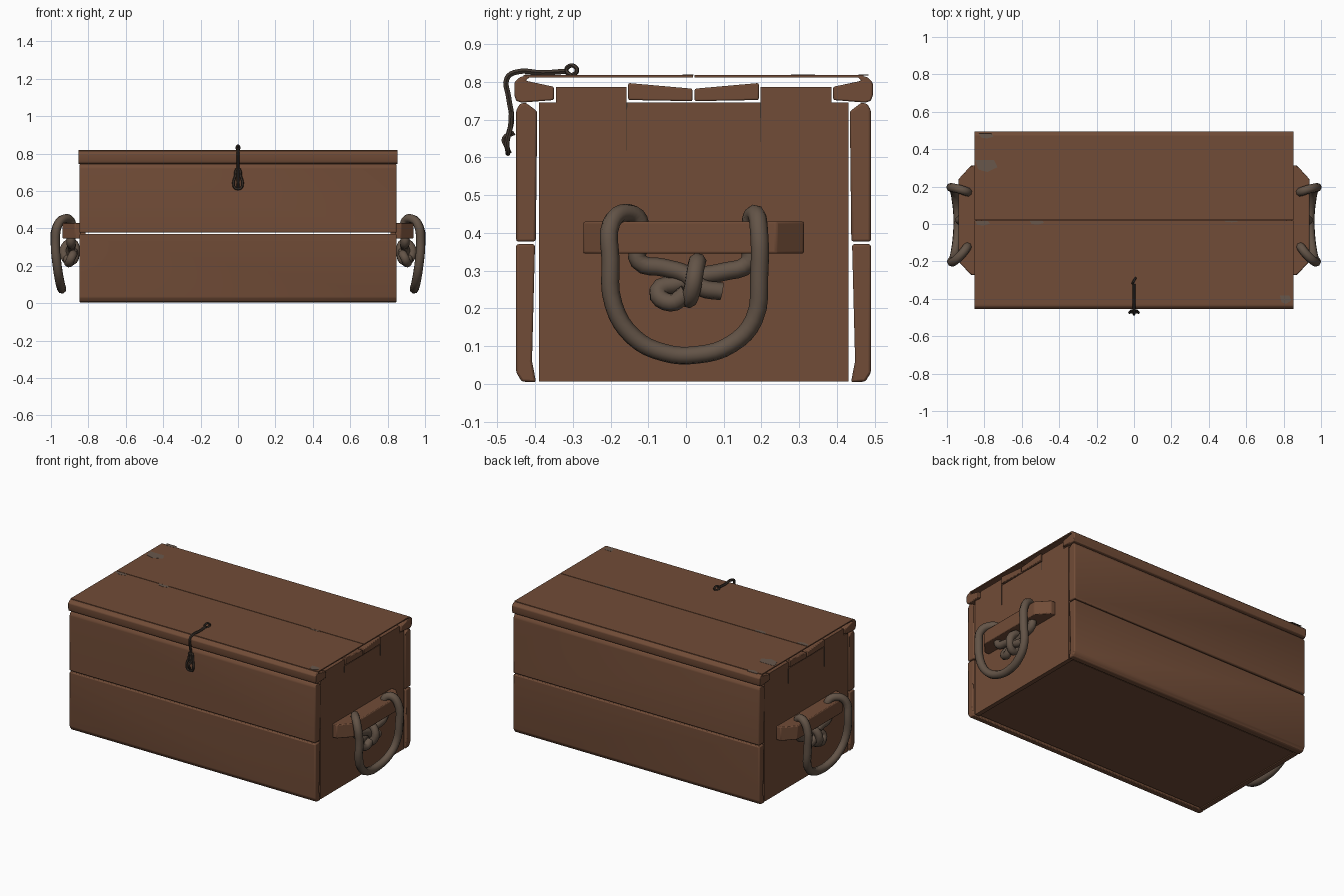
import bpy, bmesh, math
from mathutils import Vector

if "Cube" in bpy.data.objects:
    bpy.data.objects.remove(bpy.data.objects["Cube"])


def material(name, rgb):
    m = bpy.data.materials.new(name)
    m.diffuse_color = (*rgb, 1)
    m.use_nodes = True
    m.node_tree.nodes["Principled BSDF"].inputs["Base Color"].default_value = m.diffuse_color
    return m


WOOD = material("brown wood", (0.165, 0.072, 0.038))
ROPE = material("grey brown rope", (0.125, 0.088, 0.063))
METAL = material("dark metal", (0.05, 0.036, 0.027))
WORN = material("worn wood", (0.14, 0.097, 0.071))
MID = 0.02  # y of the chest's centre line


def finish(obj, angle=35):
    bpy.ops.object.select_all(action='DESELECT')
    obj.select_set(True)
    bpy.context.view_layer.objects.active = obj
    bpy.ops.object.shade_smooth_by_angle(angle=math.radians(angle))


def prism(name, pts, lo, hi, axis='x', mat=WOOD, bevel=0.0):
    """Extrude a profile (yz along x, or xy along z) between lo and hi."""
    place = (lambda p, h: (h, p[0], p[1])) if axis == 'x' else (lambda p, h: (p[0], p[1], h))
    bm = bmesh.new()
    a = [bm.verts.new(place(p, lo)) for p in pts]
    b = [bm.verts.new(place(p, hi)) for p in pts]
    bm.faces.new(a)
    bm.faces.new(b)
    for i in range(len(pts)):
        j = (i + 1) % len(pts)
        bm.faces.new((a[i], a[j], b[j], b[i]))
    bmesh.ops.recalc_face_normals(bm, faces=bm.faces)
    mesh = bpy.data.meshes.new(name)
    bm.to_mesh(mesh)
    bm.free()
    mesh.materials.append(mat)
    obj = bpy.data.objects.new(name, mesh)
    bpy.context.collection.objects.link(obj)
    if bevel:
        mod = obj.modifiers.new("soft edges", 'BEVEL')
        mod.width, mod.segments, mod.limit_method = bevel, 2, 'ANGLE'
    finish(obj)
    return obj


def rect(a0, a1, b0, b1):
    return [(a0, b0), (a1, b0), (a1, b1), (a0, b1)]


def flip(pts):
    return [(2 * MID - y, z) for y, z in pts]


def tube(name, pts, radius, mat, closed=False, res=2):
    """Round cord through points, turned into a mesh."""
    cu = bpy.data.curves.new(name, 'CURVE')
    cu.dimensions = '3D'
    cu.bevel_depth, cu.bevel_resolution = radius, res
    cu.resolution_u, cu.use_fill_caps = 4, True
    sp = cu.splines.new('BEZIER')
    sp.bezier_points.add(len(pts) - 1)
    for bp, p in zip(sp.bezier_points, pts):
        bp.co = Vector(p)
        bp.handle_left_type = bp.handle_right_type = 'AUTO'
    sp.use_cyclic_u = closed
    cu.materials.append(mat)
    obj = bpy.data.objects.new(name, cu)
    bpy.context.collection.objects.link(obj)
    bpy.ops.object.select_all(action='DESELECT')
    obj.select_set(True)
    bpy.context.view_layer.objects.active = obj
    bpy.ops.object.convert(target='MESH')
    finish(bpy.context.object, 50)


# Front and back walls, two planks each
lower = [(-0.45, 0.03), (-0.435, 0.006), (-0.397, 0.004), (-0.408, 0.06), (-0.4, 0.37), (-0.45, 0.37)]
upper = [(-0.45, 0.377), (-0.398, 0.377), (-0.394, 0.722), (-0.425, 0.745), (-0.44, 0.742), (-0.45, 0.725)]
for side, f in (("front", lambda p: p), ("back", flip)):
    prism(side + "_lower_plank", f(lower), -0.848, 0.848, bevel=0.006)
    prism(side + "_upper_plank", f(upper), -0.848, 0.848, bevel=0.006)

# Floor
prism("floor", rect(-0.388, 0.428, 0.012, 0.035), -0.84, 0.84)

# Lid boards, rounded long edges
lip = [(-0.455, 0.765), (-0.45, 0.75), (-0.435, 0.745), (-0.35, 0.752), (-0.35, 0.787),
       (-0.425, 0.803), (-0.41, 0.817), (-0.44, 0.813), (-0.455, 0.798)]
for side, f in (("front", lambda p: p), ("back", flip)):
    prism(side + "_lid_board", f(rect(-0.43, MID - 0.002, 0.811, 0.818)), -0.853, 0.853)
    prism(side + "_lid_edge", f(lip), -0.854, 0.854, bevel=0.004)

# Side walls with raised tenons, lid tabs, cracks, carry bars and rope handles
wall = [(-0.39, 0.006), (0.43, 0.006), (0.43, 0.745), (0.385, 0.745), (0.385, 0.787), (0.197, 0.787),
        (0.197, 0.745), (-0.157, 0.745), (-0.157, 0.787), (-0.345, 0.787), (-0.345, 0.745), (-0.39, 0.745)]
tab = [(-0.153, 0.752), (MID - 0.003, 0.749), (MID - 0.003, 0.782), (-0.153, 0.797)]
bar = [(0.84, -0.272), (0.872, -0.272), (0.938, -0.2), (0.938, 0.24), (0.872, 0.312), (0.84, 0.312)]
loop = [(0.895, -0.125, 0.36), (0.893, -0.125, 0.435), (0.92, -0.16, 0.453), (0.96, -0.198, 0.425),
        (0.976, -0.2, 0.33), (0.968, -0.192, 0.21), (0.955, -0.14, 0.125), (0.945, -0.06, 0.083),
        (0.942, 0.03, 0.077), (0.95, 0.12, 0.105), (0.962, 0.18, 0.17), (0.976, 0.194, 0.29),
        (0.968, 0.193, 0.41), (0.93, 0.185, 0.45), (0.893, 0.172, 0.435), (0.893, 0.17, 0.36)]
strand_a = [(0.895, -0.125, 0.37), (0.893, -0.125, 0.325), (0.89, -0.06, 0.308), (0.895, 0.0, 0.29),
            (0.905, 0.04, 0.255), (0.9, 0.095, 0.245)]
strand_b = [(0.893, 0.17, 0.37), (0.893, 0.165, 0.32), (0.89, 0.1, 0.297), (0.88, 0.04, 0.285),
            (0.88, -0.02, 0.265), (0.89, -0.075, 0.245), (0.905, -0.04, 0.215), (0.91, 0.0, 0.24)]
wrap = [(0.925, 0.025, 0.3), (0.925, 0.015, 0.245), (0.89, 0.005, 0.225), (0.87, 0.015, 0.27), (0.885, 0.03, 0.322)]
for s, side in ((1, "right"), (-1, "left")):
    prism(side + "_wall", wall, s * 0.815, s * 0.843)
    for half, f in (("front", lambda p: p), ("back", flip)):
        prism(f"{side}_{half}_lid_tab", f(tab), s * 0.79, s * 0.85, bevel=0.004)
    for k, y in enumerate((-0.157, 0.197)):
        prism(f"{side}_crack_{k}", [(y - 0.0015, 0.745), (y, 0.615), (y + 0.0015, 0.745)],
              s * 0.84, s * 0.8445, mat=METAL)
    prism(side + "_carry_bar", [(s * x, y) for x, y in bar], 0.345, 0.43, axis='z', bevel=0.005)
    cords = (("handle", loop, False), ("knot_strand_front", strand_a, False),
             ("knot_strand_back", strand_b, False), ("knot_wrap", wrap, True))
    for part, path, closed in cords:
        tube(f"{side}_{part}", [(s * x, y, z) for x, y, z in path], 0.024, ROPE, closed)

# Latch: bent wire over the lid edge, ring on the lid, teardrop loop in front
tube("latch_wire", [(0, -0.32, 0.828), (0, -0.38, 0.824), (0, -0.45, 0.826), (0, -0.474, 0.81),
                    (0, -0.47, 0.76), (0, -0.462, 0.70), (0, -0.472, 0.655)], 0.008, METAL, res=1)
tube("latch_ring", [(0.008 * math.cos(a), -0.303 + 0.014 * math.cos(a), 0.831 + 0.012 * math.sin(a))
                    for a in [i * math.tau / 6 for i in range(6)]], 0.006, METAL, True, 1)
tube("latch_loop", [(0, -0.463, 0.72), (0.016, -0.466, 0.675), (0.024, -0.474, 0.64), (0.014, -0.472, 0.615),
                    (-0.014, -0.472, 0.615), (-0.024, -0.474, 0.64), (-0.016, -0.466, 0.675)],
     0.007, METAL, True, 1)
tube("latch_pin", [(0, -0.455, 0.665), (0, -0.482, 0.65), (0, -0.476, 0.63), (0, -0.467, 0.61)],
     0.007, METAL, res=1)

# Worn patches on the lid
for k, (x, y, w, d) in enumerate([(-0.79, 0.47, 0.04, 0.013), (-0.79, 0.31, 0.06, 0.032), (-0.81, 0.004, 0.04, 0.013),
                                  (-0.52, 0.008, 0.04, 0.012), (0.52, 0.014, 0.04, 0.005), (0.81, -0.405, 0.03, 0.022)]):
    pts = [(x - w, y + d), (x - 0.7 * w, y - 0.6 * d), (x + 0.1 * w, y - d), (x + w, y - 0.2 * d), (x + 0.7 * w, y + d)]
    prism(f"worn_patch_{k}", pts, 0.8165, 0.819, axis='z', mat=WORN)
